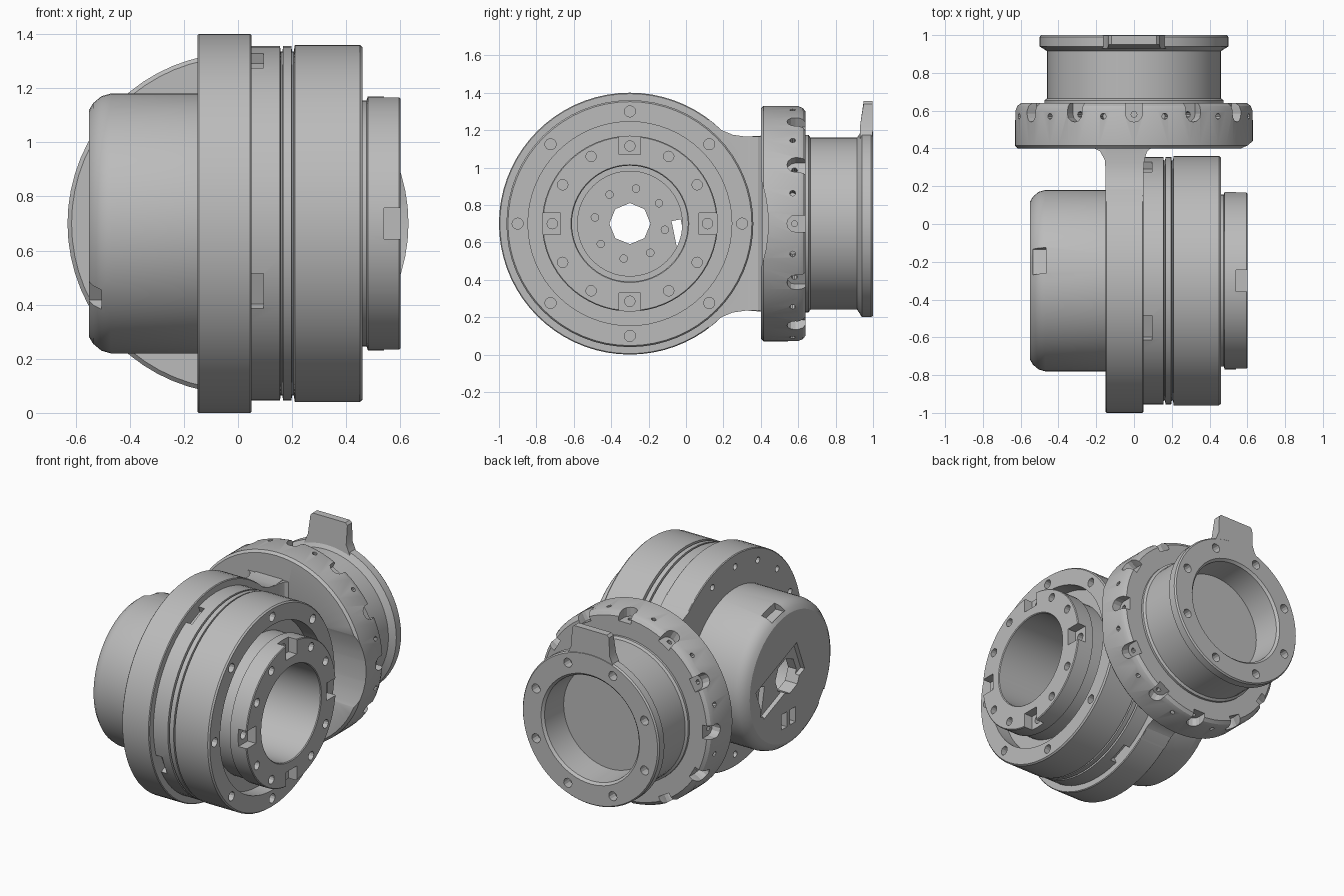
import bpy, bmesh
from math import radians, pi
from mathutils import Matrix, Vector

if "Cube" in bpy.data.objects:
    bpy.data.objects.remove(bpy.data.objects["Cube"])

grey = bpy.data.materials.new("light grey metal")
grey.use_nodes = True
grey.diffuse_color = (0.5, 0.5, 0.5, 1)
grey.node_tree.nodes["Principled BSDF"].inputs["Base Color"].default_value = (0.5, 0.5, 0.5, 1)

# Local frames whose z runs along each joint axis
AXIS_A = Matrix(((0, 0, 1, 0), (1, 0, 0, -0.3), (0, 1, 0, 0.7), (0, 0, 0, 1)))
AXIS_B = Matrix(((0, 1, 0, 0), (0, 0, 1, 0), (1, 0, 0, 0.7), (0, 0, 0, 1)))


def finish(bm, name):
    bmesh.ops.recalc_face_normals(bm, faces=bm.faces)
    mesh = bpy.data.meshes.new(name)
    bm.to_mesh(mesh)
    bm.free()
    mesh.materials.append(grey)
    obj = bpy.data.objects.new(name, mesh)
    bpy.context.collection.objects.link(obj)
    return obj


def lathe(name, frame, profile, steps=64):
    """Spin a closed (radius, axial) profile around the frame's z."""
    bm = bmesh.new()
    vs = [bm.verts.new((r, 0, a)) for r, a in profile]
    for i, v in enumerate(vs):
        w = vs[(i + 1) % len(vs)]
        if v.co.x > 0 or w.co.x > 0:
            bm.edges.new((v, w))
    bmesh.ops.spin(bm, geom=vs + bm.edges[:], cent=(0, 0, 0), axis=(0, 0, 1),
                   angle=2 * pi, steps=steps)
    bmesh.ops.remove_doubles(bm, verts=bm.verts, dist=0.0005)
    bmesh.ops.transform(bm, matrix=frame, verts=bm.verts)
    return finish(bm, name)


def prism(name, points, direction):
    bm = bmesh.new()
    face = bm.faces.new([bm.verts.new(p) for p in points])
    out = bmesh.ops.extrude_face_region(bm, geom=[face], use_keep_orig=True)
    verts = [g for g in out["geom"] if isinstance(g, bmesh.types.BMVert)]
    bmesh.ops.translate(bm, vec=Vector(direction), verts=verts)
    return finish(bm, name)


def rod(bm, frame, r, depth, segs=12):
    bmesh.ops.create_cone(bm, cap_ends=True, segments=segs, radius1=r, radius2=r,
                          depth=depth, matrix=frame)


def block(bm, frame, size):
    bmesh.ops.create_cube(bm, size=1, matrix=frame @ Matrix.Diagonal((*size, 1)))


def polar(frame, deg, r, a):
    """Frame at an angle, radius and axial place; its x points outward."""
    return frame @ Matrix.Rotation(radians(deg), 4, "Z") @ Matrix.Translation((r, 0, a))


def cut(obj, *cutter_meshes):
    for bm in cutter_meshes:
        cutter = finish(bm, "cutter")
        cutter.hide_render = True
        mod = obj.modifiers.new("cut", "BOOLEAN")
        mod.operation, mod.solver, mod.object = "DIFFERENCE", "EXACT", cutter
        dg = bpy.context.evaluated_depsgraph_get()
        mesh = bpy.data.meshes.new_from_object(obj.evaluated_get(dg))
        obj.modifiers.clear()
        obj.data = mesh
        bpy.data.objects.remove(cutter)


def ring_of_holes(frame, count, start, r, a, radius, depth):
    bm = bmesh.new()
    for i in range(count):
        rod(bm, polar(frame, start + i * 360 / count, r, a), radius, depth)
    return bm


parts = []

# Large mounting flange with small bolt holes on its motor side
flange = lathe("main_flange", AXIS_A, [
    (.31, -.15), (.695, -.15), (.70, -.145), (.70, .045), (.695, .05), (.31, .05)], 72)
cut(flange, ring_of_holes(AXIS_A, 16, 0, .62, -.15, .02, .08))
parts.append(flange)

# Motor cap with a cable hole, shallow recess, connector pockets and rim notches
cap = lathe("motor_cap", AXIS_A, [
    (.28, -.14), (.48, -.14), (.48, -.47), (.47, -.505), (.445, -.535), (.42, -.55),
    (0, -.55), (0, -.46), (.28, -.46)])
recess, openings, notches = bmesh.new(), bmesh.new(), bmesh.new()
tilt = Matrix.Rotation(radians(-22), 4, "Z")
block(recess, AXIS_A @ Matrix.Translation((.1, .01, -.55)) @ tilt, (.46, .22, .06))
rod(openings, AXIS_A @ Matrix.Translation((0, 0, -.5)), .11, .3, 8)
block(openings, AXIS_A @ Matrix.Translation((.265, -.07, -.5)) @ Matrix.Rotation(.2, 4, "Z"),
      (.05, .18, .3))
for dy in (-.03, .06):
    block(openings, AXIS_A @ Matrix.Translation((dy, -.27, -.55)), (.06, .1, .12))
block(notches, polar(AXIS_A, 77, .48, -.5), (.1, .14, .07))
block(notches, polar(AXIS_A, 217, .45, -.53), (.08, .09, .05))
cut(cap, recess, openings, notches, ring_of_holes(AXIS_A, 8, 35, .19, -.46, .02, .05))
parts.append(cap)

# Grooved housing with a recessed face, bolt holes and four rim notches
housing = lathe("joint_housing", AXIS_A, [
    (.31, .04), (.655, .04), (.655, .155), (.635, .158), (.635, .164), (.655, .167),
    (.655, .197), (.635, .2), (.635, .206), (.66, .21), (.66, .45), (.652, .46),
    (.545, .46), (.545, .36), (.31, .36)])
rim = bmesh.new()
for i in range(4):
    block(rim, polar(AXIS_A, 22.5 + 90 * i, .66, .0725), (.1, .14, .045))
cut(housing, ring_of_holes(AXIS_A, 8, 0, .60, .46, .03, .16), rim)
parts.append(housing)

# Output ring with twelve bolt holes and four open slots
output = lathe("output_ring", AXIS_A, [
    (.31, .35), (.455, .35), (.455, .475), (.47, .48), (.47, .595), (.465, .60),
    (.315, .60), (.31, .595)])
slots = bmesh.new()
for i in range(4):
    block(slots, polar(AXIS_A, 90 * i, .44, .61), (.14, .115, .14))
cut(output, slots, ring_of_holes(AXIS_A, 12, 0, .415, .60, .028, .2))
parts.append(output)

# Bracket joining both axes, flared where it meets the second ring
side = [(-.23, .41), (-.18, .385), (-.155, .34), (-.15, .28), (-.15, .1),
        (.05, .1), (.05, .28), (.055, .34), (.07, .385), (.10, .41)]
parts.append(prism("bracket", [(x, y, .235) for x, y in side], (0, 0, .93)))
for s, name in ((1, "upper_fillet"), (-1, "lower_fillet")):
    web = [(.1, .40), (.12, .56), (.19, .50), (.25, .475), (.32, .465), (.40, .47), (.40, .40)]
    parts.append(prism(name, [(-.15, y, .7 + s * z) for y, z in web], (.2, 0, 0)))

# Clamp ring, hollowed to clear the housing, with scalloped notches at the back
clamp = lathe("clamp_ring", AXIS_B, [
    (0, .40), (.615, .40), (.63, .415), (.63, .60), (.62, .625), (.60, .64), (0, .64)])
clearance, scallops, pins = bmesh.new(), bmesh.new(), bmesh.new()
rod(clearance, AXIS_A @ Matrix.Translation((0, 0, .45)), .74, .8, 64)
turn = Matrix.Rotation(pi / 2, 4, "Y")
for i in range(12):
    rod(scallops, polar(AXIS_B, 30 * i, .62, .585) @ turn, .045, .10)
    rod(pins, polar(AXIS_B, 30 * i + 15, .62, .57) @ turn, .016, .08, 8)
    rod(pins, polar(AXIS_B, 30 * i, .57, .58) @ turn, .016, .08, 8)
mouths = bmesh.new()
for i in range(12):
    block(mouths, polar(AXIS_B, 30 * i, .62, .63), (.1, .088, .09))
cut(clamp, clearance, scallops, mouths, pins)
parts.append(clamp)

# Rear neck with a blind bore and a drilled end flange
neck = lathe("rear_neck", AXIS_B, [
    (0, .60), (.475, .60), (.475, .655), (.46, .665), (.46, .915), (.475, .925), (.50, .94),
    (.50, .99), (.492, 1), (.36, 1), (.345, .985), (.335, .80), (0, .80)])
cut(neck, ring_of_holes(AXIS_B, 8, 22.5, .43, 1, .03, .12))
parts.append(neck)

# Locating tab on the end flange
half = [(.18, 1.13), (.155, 1.185), (.14, 1.22), (.135, 1.34), (.12, 1.355)]
outline = half + [(-x, z) for x, z in reversed(half)]
tab = prism("locating_tab", [(x, .93, z) for x, z in outline], (0, .068, 0))
for v in tab.data.vertices:
    if v.co.y < .95 and v.co.z > 1.3:
        v.co.y += .02
parts.append(tab)

# Smooth the curved walls and keep the machined edges crisp
bpy.ops.object.select_all(action="DESELECT")
for obj in parts:
    obj.select_set(True)
bpy.context.view_layer.objects.active = parts[0]
bpy.ops.object.shade_smooth_by_angle(angle=radians(28))
